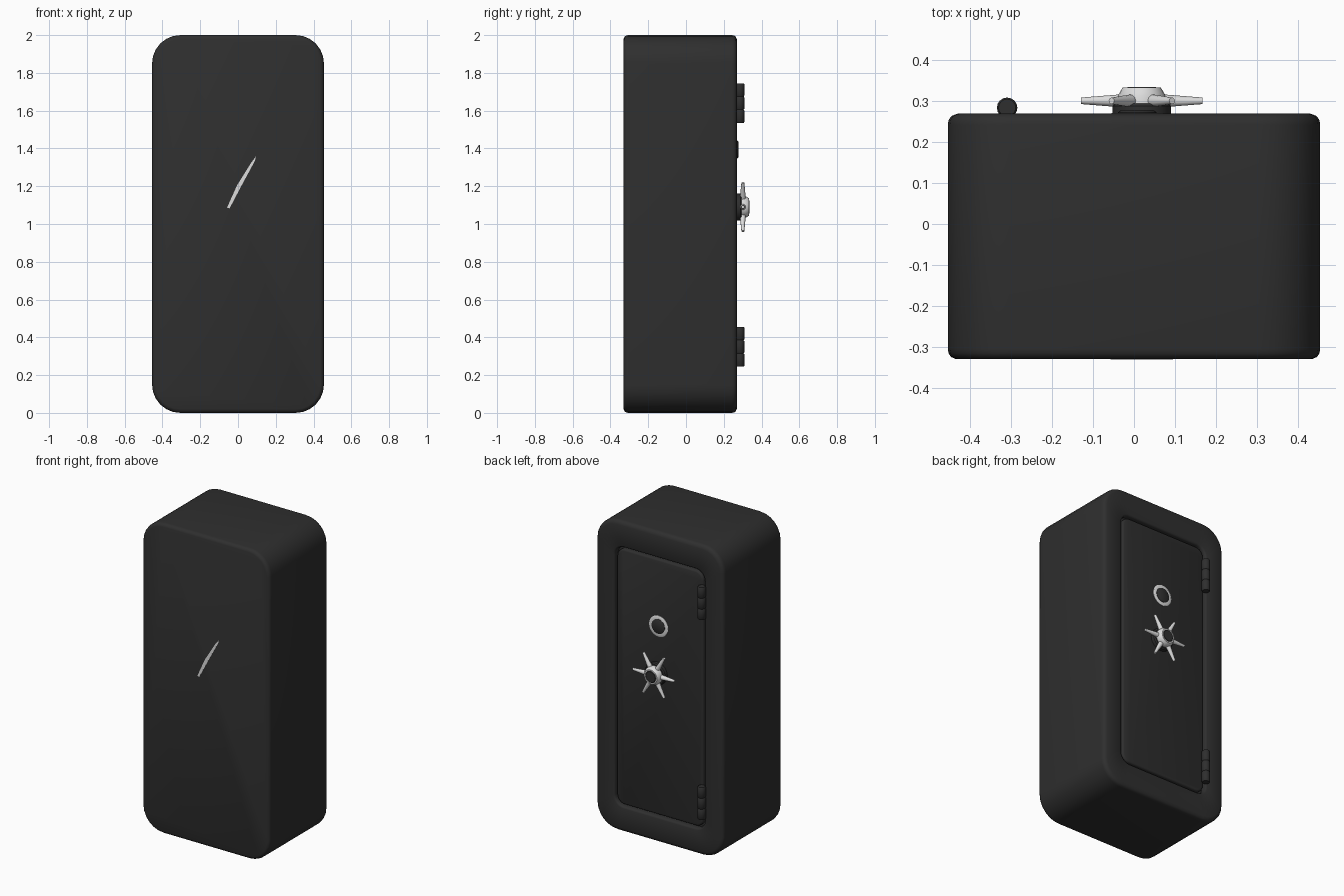
import bpy, bmesh, math
from mathutils import Matrix, Vector

if "Cube" in bpy.data.objects:
    bpy.data.objects.remove(bpy.data.objects["Cube"])


def material(name, v):
    m = bpy.data.materials.new(name)
    m.diffuse_color = (v, v, v, 1)
    m.use_nodes = True
    m.node_tree.nodes["Principled BSDF"].inputs["Base Color"].default_value = m.diffuse_color
    return m


BLACK = material("black_paint", 0.028)
CHROME = material("chrome", 0.72)


def finish(name, bm, mat, angle=40):
    bmesh.ops.recalc_face_normals(bm, faces=bm.faces)
    me = bpy.data.meshes.new(name)
    bm.to_mesh(me)
    bm.free()
    me.materials.append(mat)
    ob = bpy.data.objects.new(name, me)
    bpy.context.collection.objects.link(ob)
    bpy.ops.object.select_all(action='DESELECT')
    ob.select_set(True)
    bpy.context.view_layer.objects.active = ob
    bpy.ops.object.shade_smooth_by_angle(angle=math.radians(angle))
    return ob


def loft(name, loops, mat, close=False, angle=40):
    """Skin equal-length point loops; cap both ends or join last to first."""
    bm = bmesh.new()
    rings = [[bm.verts.new(p) for p in loop] for loop in loops]
    n = len(rings[0])
    pairs = list(zip(rings, rings[1:])) + ([(rings[-1], rings[0])] if close else [])
    for a, b in pairs:
        for i in range(n):
            j = (i + 1) % n
            bm.faces.new((a[i], a[j], b[j], b[i]))
    if not close:
        bm.faces.new(rings[0])
        bm.faces.new(rings[-1])
    return finish(name, bm, mat, angle)


def rounded(hw, hh, r, y, seg=6):
    """Rounded rectangle in the xz plane, centred at z = 1."""
    pts = []
    for q, (sx, sz) in enumerate(((1, 1), (-1, 1), (-1, -1), (1, -1))):
        for k in range(seg + 1):
            a = math.pi / 2 * (q + k / seg)
            pts.append((sx * (hw - r) + r * math.cos(a), y,
                        1 + sz * (hh - r) + r * math.sin(a)))
    return pts


def circle(x, z, r, y, n=24):
    return [(x + r * math.cos(2 * math.pi * i / n), y,
             z + r * math.sin(2 * math.pi * i / n)) for i in range(n)]


def turned(name, x, z, profile, mat, close=False):
    return loft(name, [circle(x, z, r, y) for r, y in profile], mat, close)


# Cabinet with soft edges and a recessed doorway
loft("cabinet", [rounded(*p) for p in (
    (0.435, 0.98, 0.13, -0.33), (0.447, 0.992, 0.142, -0.325),
    (0.453, 0.998, 0.148, -0.316), (0.455, 1.0, 0.15, -0.305),
    (0.455, 1.0, 0.15, 0.242), (0.453, 0.998, 0.148, 0.254),
    (0.446, 0.991, 0.141, 0.264), (0.43, 0.975, 0.125, 0.27),
    (0.332, 0.847, 0.075, 0.27), (0.324, 0.839, 0.067, 0.266),
    (0.32, 0.835, 0.063, 0.258), (0.32, 0.835, 0.063, 0.235))], BLACK)

# Door slab with a narrow gap around it
loft("door", [rounded(*p) for p in (
    (0.308, 0.823, 0.055, 0.234), (0.308, 0.823, 0.055, 0.256),
    (0.304, 0.819, 0.051, 0.262), (0.297, 0.812, 0.044, 0.265))], BLACK)

# Hinges, three knuckles each
for label, z0 in (("upper", 1.535), ("lower", 0.245)):
    for k in range(3):
        h, y, x = 0.21 / 3, 0.284, -0.31
        prof = ((0.021, 0), (0.025, 0.005), (0.025, h - 0.005), (0.021, h))
        loft(f"{label}_hinge_{k}", [
            [(x + r * math.cos(t * math.pi / 8), y + r * math.sin(t * math.pi / 8),
              z0 + k * h + dz) for t in range(16)] for r, dz in prof], BLACK)

# Combination dial
DX, DZ = 0.008, 1.395
turned("dial_ring", DX, DZ, ((0.068, 0.26), (0.068, 0.268), (0.062, 0.271),
                             (0.046, 0.271), (0.046, 0.26)), CHROME, True)
turned("dial_knob", DX, DZ, ((0.047, 0.26), (0.047, 0.273), (0.04, 0.278)), BLACK)

# Handle wheel: base, hub collar, cap and six tapered spokes
WX, WZ = 0.019, 1.09
turned("wheel_base", WX, WZ, ((0.072, 0.26), (0.072, 0.288), (0.066, 0.295)), BLACK)
turned("hub_collar", WX, WZ, ((0.058, 0.29), (0.058, 0.314), (0.05, 0.328),
                              (0.046, 0.334), (0.038, 0.334), (0.038, 0.29)), CHROME, True)
turned("hub_cap", WX, WZ, ((0.039, 0.29), (0.039, 0.33), (0.034, 0.335)), BLACK)
for i in range(6):
    bm = bmesh.new()
    bmesh.ops.create_cone(bm, cap_ends=True, segments=12, radius1=0.016,
                          radius2=0.008, depth=0.1)
    place = (Matrix.Translation(Vector((WX, 0.301, WZ)))
             @ Matrix.Rotation(math.radians(60 * i + 90), 4, 'Y')
             @ Matrix.Translation(Vector((0, 0, 0.098))))
    bmesh.ops.transform(bm, matrix=place, verts=bm.verts)
    finish(f"spoke_{i}", bm, CHROME)

# Slanted bright sliver on the plain side
outline = ((0.095, 1.358), (0.07, 1.325), (-0.005, 1.205), (-0.058, 1.087),
           (-0.045, 1.082), (0.025, 1.215), (0.09, 1.335))
loft("bright_sliver", [[(x, y, z) for x, z in outline] for y in (-0.331, -0.326)], CHROME)
